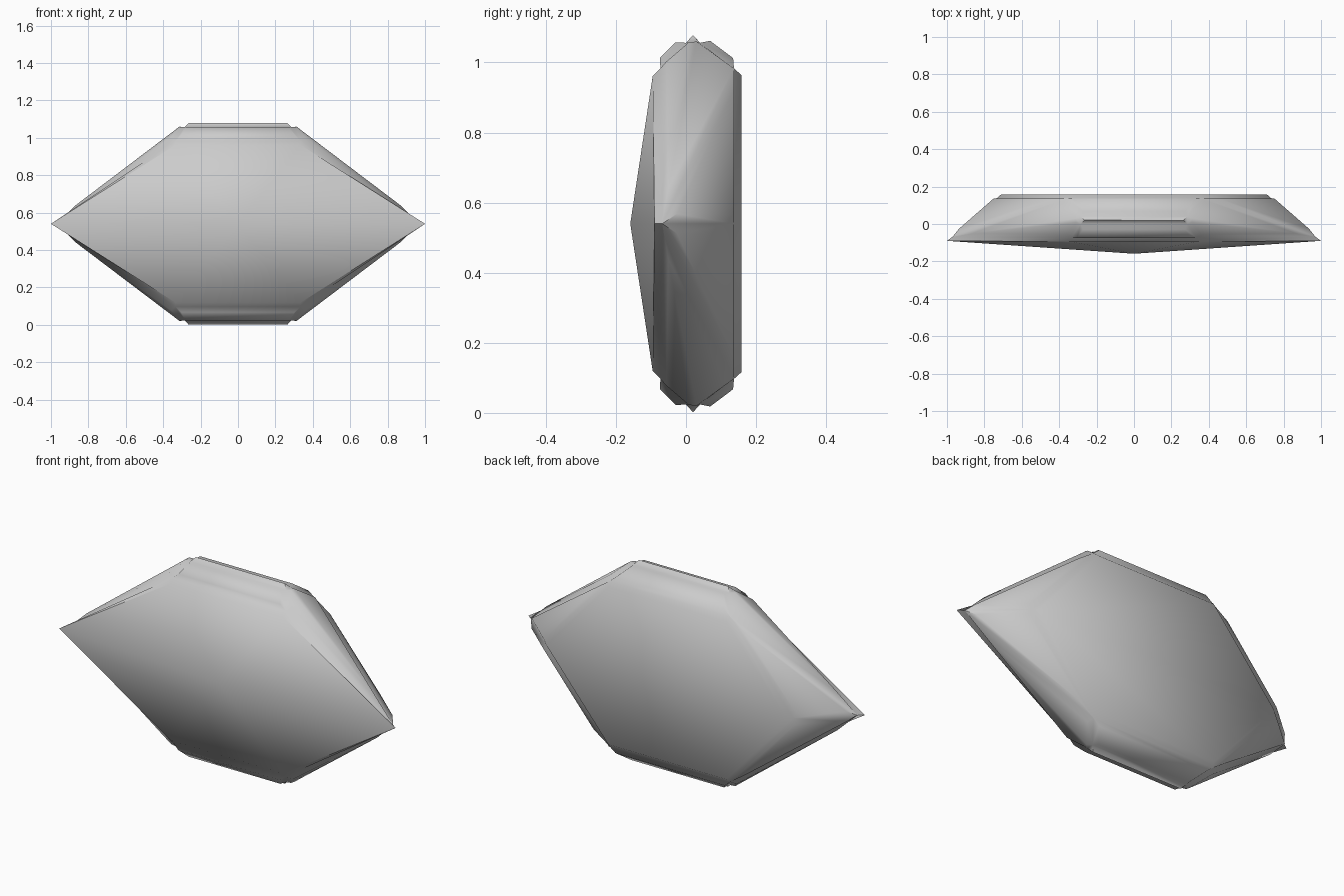
import bpy, bmesh, math
from mathutils import Vector

if "Cube" in bpy.data.objects:
    bpy.data.objects.remove(bpy.data.objects["Cube"])

ZC = 0.54          # mid height
INSET, RAISE = 0.0198, 0.022

# Core corners (upper right quarter, z measured from mid height)
S = (0.97, -0.068, 0)         # side tip, front
SB = (0.735, 0.137, 0)        # side corner, back
FT = (0.335, -0.073, 0.443)   # front upper corner
BT = (0.36, 0.137, 0.443)     # back upper corner
R1 = (0.285, 0.0, 0.516)      # narrow ridge strip, front
R2 = (0.285, 0.04, 0.516)     # narrow ridge strip, back

bm = bmesh.new()


def mir(p, sx=1, sz=1):
    return (p[0] * sx, p[1], p[2] * sz)


def add_face(pts):
    bm.faces.new([bm.verts.new((p[0], p[1], p[2] + ZC)) for p in pts])


def join(outer, inner, apex=None):
    """Sloped border between two loops, then a fan to close the top."""
    n = len(outer)
    for i in range(n):
        j = (i + 1) % n
        add_face([outer[i], outer[j], inner[j], inner[i]])
        if apex is not None:
            add_face([inner[i], inner[j], apex])
    if apex is None:
        for i in range(1, n - 1):
            add_face([inner[0], inner[i], inner[i + 1]])


def panel(pts):
    """Raised panel: each corner moves in along its bisector and outward."""
    v = [Vector(p) for p in pts]
    n = len(v)
    normal = sum((v[i].cross(v[(i + 1) % n]) for i in range(n)), Vector()).normalized()
    mid = sum(v, Vector()) / n
    if normal.dot(mid - Vector((0, 0.02, 0))) < 0:
        normal = -normal
    inner = []
    for i in range(n):
        a = (v[i - 1] - v[i]).normalized()
        b = (v[(i + 1) % n] - v[i]).normalized()
        half = a.angle(b) / 2
        inner.append(v[i] + (a + b).normalized() * INSET / math.sin(half) + normal * RAISE)
    join(v, inner)


def hexagon(side, top):
    return [side, top, mir(top, -1), mir(side, -1), mir(top, -1, -1), mir(top, 1, -1)]


# Side panels, four mirrored copies
for sx in (1, -1):
    for sz in (1, -1):
        panel([mir(p, sx, sz) for p in (S, FT, R1, R2, BT)])
        panel([mir(p, sx, sz) for p in (S, BT, SB)])

# Top and bottom panels with the narrow ridge between them
for sz in (1, -1):
    for a, b in ((FT, R1), (R1, R2), (R2, BT)):
        panel([mir(a, 1, sz), mir(b, 1, sz), mir(b, -1, sz), mir(a, -1, sz)])

# Flat back panel
panel(hexagon(SB, BT))

# Front panel: shallow pointed face with overhanging side tips
join(hexagon(S, FT), hexagon((1.0, -0.09, 0), (0.335, -0.095, 0.421)), (0, -0.159, 0))

bmesh.ops.remove_doubles(bm, verts=bm.verts, dist=0.0008)
bmesh.ops.recalc_face_normals(bm, faces=bm.faces)
mesh = bpy.data.meshes.new("faceted_body")
bm.to_mesh(mesh)
bm.free()
body = bpy.data.objects.new("faceted_body", mesh)
bpy.context.collection.objects.link(body)
bpy.context.view_layer.objects.active = body
body.select_set(True)
bpy.ops.object.shade_smooth_by_angle(angle=math.radians(60))
